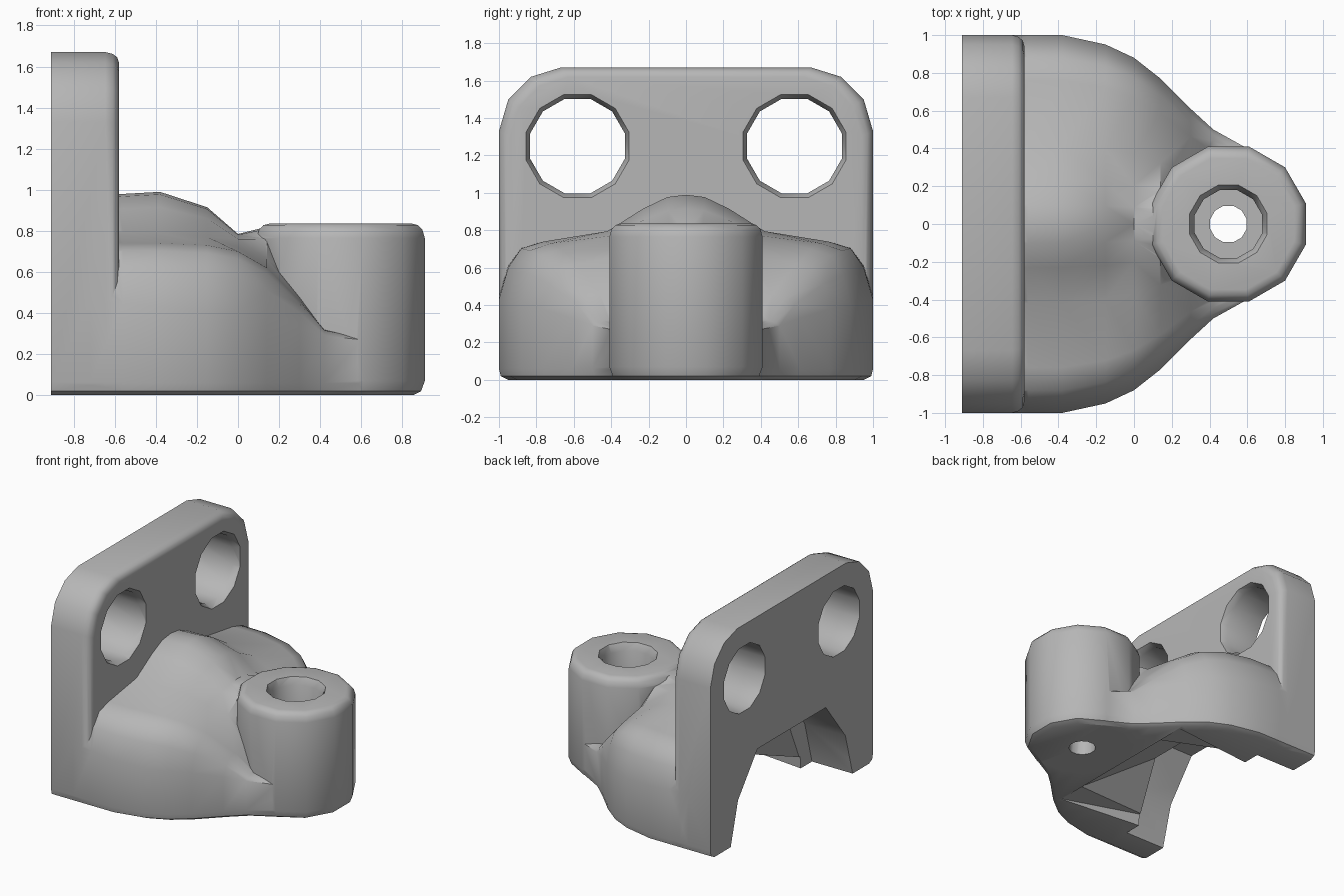
import bpy, bmesh, math
from mathutils import Vector

if "Cube" in bpy.data.objects:
    bpy.data.objects.remove(bpy.data.objects["Cube"], do_unlink=True)

grey = bpy.data.materials.new("plain grey")
grey.use_nodes = True
grey.diffuse_color = (0.47, 0.47, 0.47, 1)
grey.node_tree.nodes["Principled BSDF"].inputs["Base Color"].default_value = (0.47, 0.47, 0.47, 1)


def loft(name, rings):
    """Closed solid skinned through rings with equal point counts."""
    bm = bmesh.new()
    loops = [[bm.verts.new(p) for p in ring] for ring in rings]
    n = len(loops[0])
    for a, b in zip(loops, loops[1:]):
        for i in range(n):
            j = (i + 1) % n
            bm.faces.new((a[i], a[j], b[j], b[i]))
    bm.faces.new(loops[0])
    bm.faces.new(loops[-1])
    bmesh.ops.triangulate(bm, faces=[f for f in bm.faces if len(f.verts) == 4])
    bmesh.ops.recalc_face_normals(bm, faces=bm.faces)
    mesh = bpy.data.meshes.new(name)
    bm.to_mesh(mesh)
    bm.free()
    mesh.materials.append(grey)
    obj = bpy.data.objects.new(name, mesh)
    bpy.context.collection.objects.link(obj)
    return obj


def section(x, half):
    """Mirror half a (y, z) profile across y = 0 at station x."""
    other = [(-y, z) for y, z in reversed(half) if y > 0]
    return [Vector((x, y, z)) for y, z in half + other]


def turned(name, axis, centre, steps, sides=12):
    """Faceted round solid: steps are (position along axis, radius)."""
    rings = []
    for pos, r in steps:
        ring = []
        for i in range(sides):
            t = 2 * math.pi * (i + 0.5) / sides
            u, v = centre[0] + r * math.cos(t), centre[1] + r * math.sin(t)
            ring.append(Vector((pos, u, v)) if axis == "x" else Vector((u, v, pos)))
        rings.append(ring)
    return loft(name, rings)


def combine(target, tool, operation):
    mod = target.modifiers.new(operation.lower(), "BOOLEAN")
    mod.operation = operation
    mod.solver = "EXACT"
    mod.object = tool
    bpy.ops.object.select_all(action="DESELECT")
    target.select_set(True)
    bpy.context.view_layer.objects.active = target
    bpy.ops.object.modifier_apply(modifier=mod.name)
    bpy.data.objects.remove(tool, do_unlink=True)


def foot(w):
    """Rounded lower edge shared by the plate and the body."""
    return [(w - 0.05, 0), (w - 0.01, 0.02), (w, 0.06)]


# Upright plate with rounded top corners and a softened front edge
corner = foot(1) + [(1, 1.33), (0.95, 1.5), (0.83, 1.62), (0.67, 1.67)]


def shrunk(k):
    return [(y * (1 - k), 0.835 + (z - 0.835) * (1 - k)) for y, z in corner]


bracket = loft("mounting_bracket", [section(-0.91, corner), section(-0.645, corner),
                                    section(-0.61, shrunk(0.01)), section(-0.588, shrunk(0.03)),
                                    section(-0.58, shrunk(0.06))])

# Domed body: x, half width, wall height, shoulder height, ridge height
stations = [
    (-0.72, 1.0, 0.46, 0.74, 0.97), (-0.56, 1.0, 0.45, 0.74, 0.98),
    (-0.38, 1.0, 0.43, 0.74, 0.99), (-0.15, 0.95, 0.41, 0.73, 0.915),
    (0.0, 0.88, 0.4, 0.7, 0.785), (0.14, 0.77, 0.38, 0.62, 0.82),
    (0.3, 0.61, 0.33, 0.46, 0.6), (0.42, 0.5, 0.29, 0.32, 0.33),
    (0.6, 0.4, 0.27, 0.28, 0.3)]
rings = []
for x, w, wall, shoulder, ridge in stations:
    rise = ridge - shoulder
    rings.append(section(x, foot(w) + [
        (w, wall),
        (w * 0.95, wall + 0.55 * (shoulder - wall)),
        (w * 0.88, wall + 0.88 * (shoulder - wall)),
        (w * 0.76, shoulder), (w * 0.42, shoulder + 0.22 * rise),
        (w * 0.23, shoulder + 0.7 * rise), (w * 0.1, shoulder + 0.95 * rise),
        (0, ridge)]))
combine(bracket, loft("body", rings), "UNION")

# Screw boss
boss = turned("boss", "z", (0.5, 0), [(0, 0.365), (0.02, 0.405), (0.07, 0.424),
                                      (0.765, 0.424), (0.805, 0.412), (0.828, 0.39),
                                      (0.835, 0.36)])
combine(bracket, boss, "UNION")

# Counterbore and through hole
combine(bracket, turned("counterbore", "z", (0.5, 0), [(0.38, 0.185), (0.78, 0.185),
                                                       (0.84, 0.215), (1.2, 0.215)]), "DIFFERENCE")
combine(bracket, turned("screw_hole", "z", (0.5, 0), [(-0.2, 0.1), (0.6, 0.1)]), "DIFFERENCE")

# Paired plate holes, flared at the front
for side in (-1, 1):
    hole = turned("plate_hole", "x", (side * 0.58, 1.25),
                  [(-1.1, 0.262), (-0.63, 0.262), (-0.57, 0.29), (-0.4, 0.29)])
    combine(bracket, hole, "DIFFERENCE")

# Arched opening through the plate, then a ramped cavity under the body
arch = [(0.77, -0.1), (0.75, 0), (0.66, 0.33), (0.42, 0.64)]
combine(bracket, loft("arch", [section(-1.1, arch), section(-0.56, arch)]), "DIFFERENCE")
cavity = loft("cavity", [section(-0.6, [(0.62, -0.2), (0.6, 0.1), (0.42, 0.52)]),
                         section(0.13, [(0.68, -0.2), (0.68, 0.003), (0.45, 0.006)])])
combine(bracket, cavity, "DIFFERENCE")

# Finish
bracket.data.materials.clear()
bracket.data.materials.append(grey)
for poly in bracket.data.polygons:
    poly.material_index = 0
bpy.ops.object.select_all(action="DESELECT")
bracket.select_set(True)
bpy.context.view_layer.objects.active = bracket
bpy.ops.object.shade_smooth_by_angle(angle=math.radians(40))
